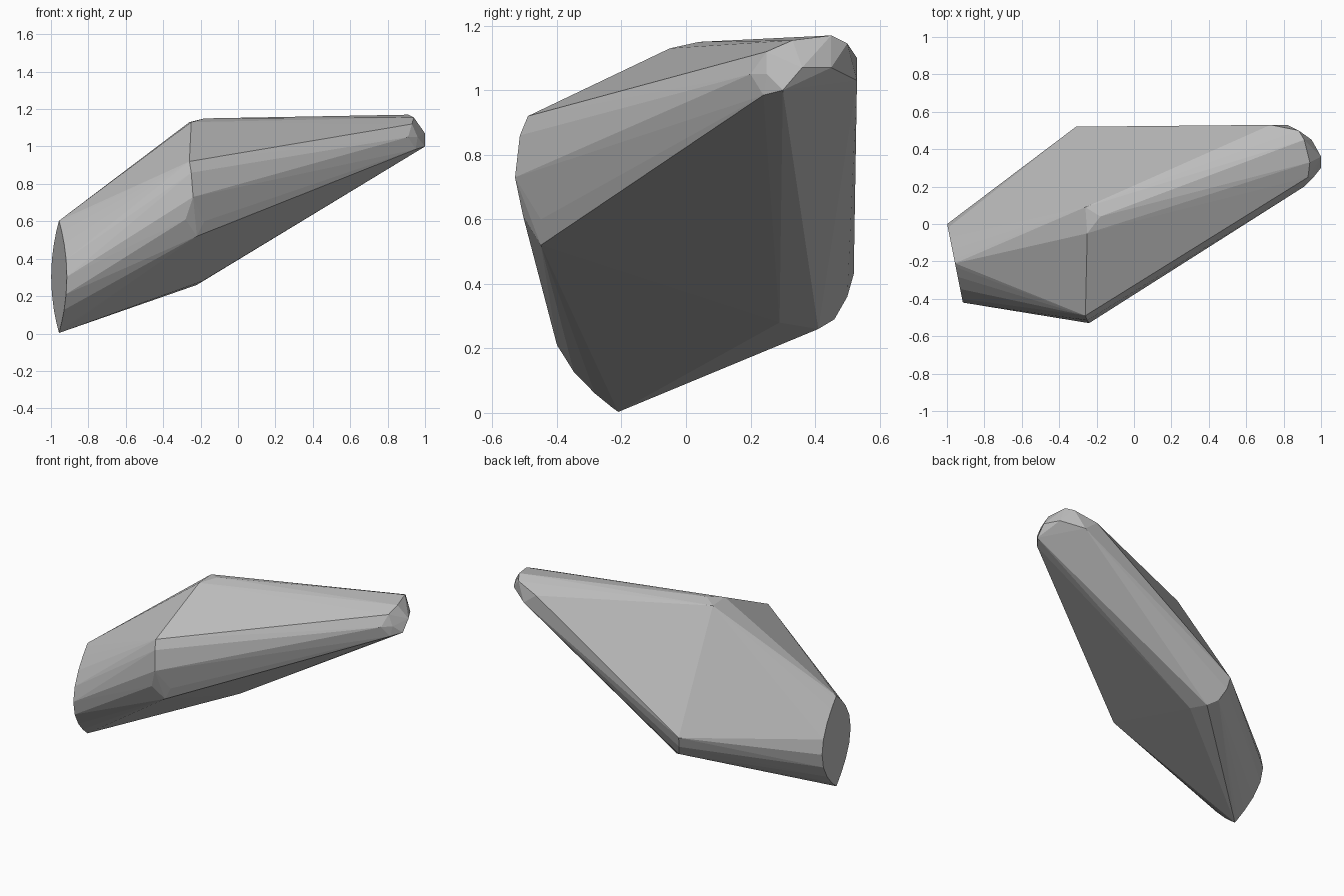
import bpy, bmesh, math

cube = bpy.data.objects.get("Cube")
if cube:
    bpy.data.objects.remove(cube, do_unlink=True)

grey = bpy.data.materials.new("stone grey")
grey.use_nodes = True
colour = (0.5, 0.5, 0.5, 1)
grey.diffuse_color = colour
grey.node_tree.nodes["Principled BSDF"].inputs["Base Color"].default_value = colour


def lens(half_width, half_height, steps):
    """Flat pointed-oval end, tilted slightly about the vertical."""
    pts = []
    for i in range(steps + 1):
        t = -math.cos(math.pi * i / steps)
        for side in (-1, 1):
            d = side * half_width * (1 - t * t)
            pts.append((-0.957 - 0.2 * d, -0.21 + d, 0.303 + half_height * t))
    return pts


# Rounded corners of the wide middle: upper ridge, front, underside, back
upper_ridge = [(-0.25, -0.05, 1.13), (-0.18, 0.04, 1.15), (-0.26, 0.09, 1.13)]
front_corner = [(-0.26, -0.49, 0.92), (-0.25, -0.515, 0.86), (-0.24, -0.53, 0.73),
                (-0.28, -0.505, 0.61), (-0.18, -0.45, 0.6), (-0.22, -0.45, 0.52)]
underside = [(-0.19, 0.29, 0.28), (-0.22, 0.41, 0.26)]
back_corner = [(-0.27, 0.46, 0.29), (-0.3, 0.5, 0.36), (-0.31, 0.52, 0.43)]

# Small blunt tip
tip = [(1, 0.3, 1.0), (1, 0.36, 1.07), (0.95, 0.45, 1.07), (0.96, 0.25, 1.05),
       (0.95, 0.24, 0.985), (0.91, 0.2, 1.05), (0.93, 0.25, 1.12), (0.94, 0.33, 1.155),
       (0.91, 0.45, 1.17), (0.88, 0.5, 1.145), (0.82, 0.53, 1.03), (0.73, 0.53, 1.1)]

# Taut faceted skin around all the corners
bm = bmesh.new()
for p in lens(0.21, 0.3, 10) + upper_ridge + front_corner + underside + back_corner + tip:
    bm.verts.new(p)
bmesh.ops.remove_doubles(bm, verts=bm.verts, dist=0.001)
hull = bmesh.ops.convex_hull(bm, input=bm.verts)
loose = [v for v in bm.verts if not v.link_faces]
bmesh.ops.delete(bm, geom=loose, context="VERTS")
bmesh.ops.dissolve_limit(bm, angle_limit=math.radians(0.5), verts=bm.verts, edges=bm.edges)
bmesh.ops.recalc_face_normals(bm, faces=bm.faces)
mesh = bpy.data.meshes.new("faceted_shard")
bm.to_mesh(mesh)
bm.free()
mesh.materials.append(grey)
shard = bpy.data.objects.new("faceted_shard", mesh)
bpy.context.collection.objects.link(shard)
